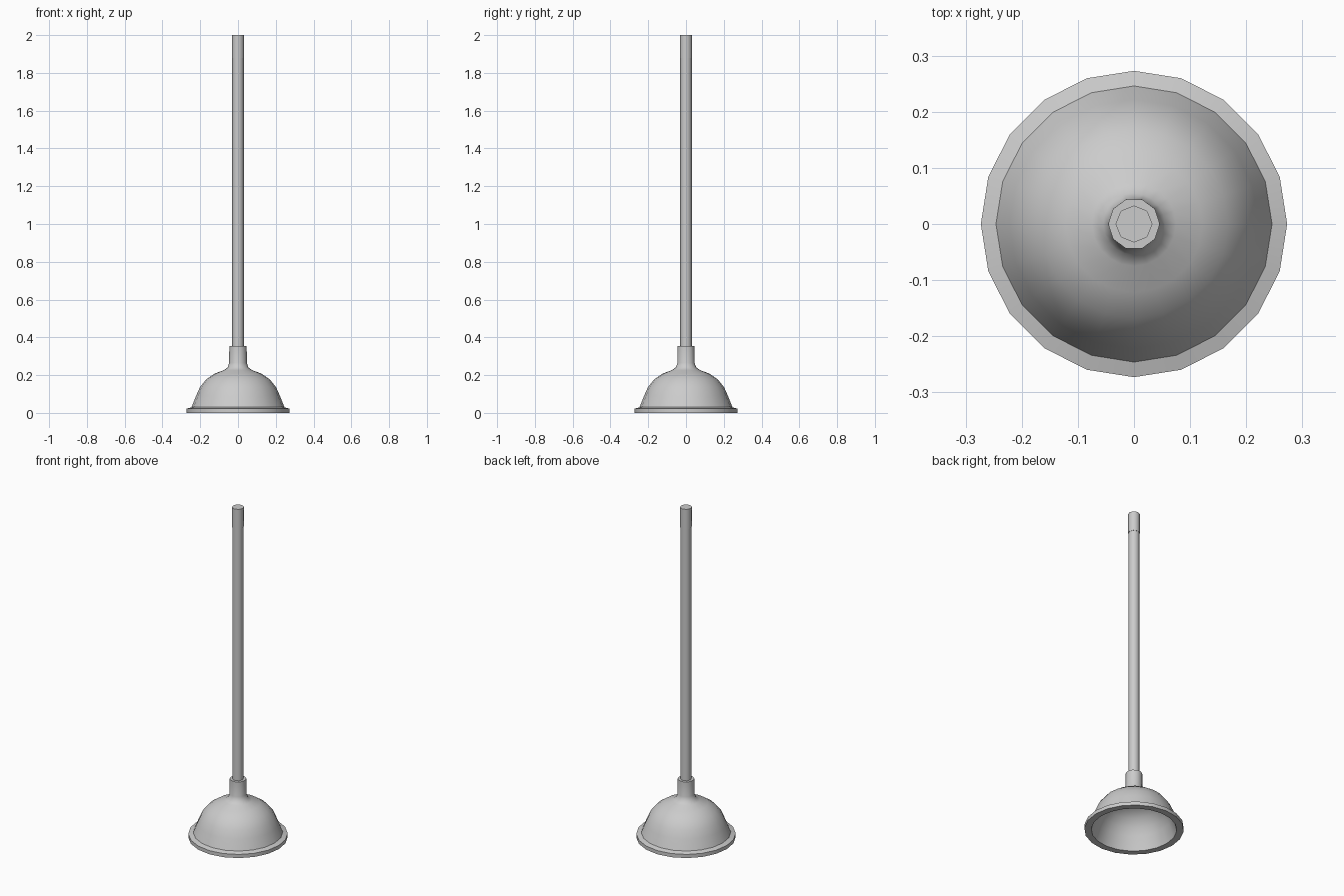
import bpy
import bmesh
from math import cos, sin, pi

cube = bpy.data.objects.get("Cube")
if cube:
    bpy.data.objects.remove(cube, do_unlink=True)

grey = bpy.data.materials.new("plain grey")
grey.use_nodes = True
colour = (0.6, 0.6, 0.6, 1)
grey.diffuse_color = colour
grey.node_tree.nodes["Principled BSDF"].inputs["Base Color"].default_value = colour


def lathe(name, profile, sides, sharp=40, faceted_from=None):
    """Spin (radius, z) points; rings above faceted_from have half the sides."""
    bm = bmesh.new()
    rings = []
    for r, z in profile:
        ring = []
        for i in range(sides):
            a = 2 * pi * i / sides
            flat = faceted_from is not None and z > faceted_from and i % 2
            k = r * cos(2 * pi / sides) if flat else r
            ring.append(bm.verts.new((k * cos(a), k * sin(a), z)))
        rings.append(ring)
    for low, high in zip(rings, rings[1:]):
        for i in range(sides):
            j = (i + 1) % sides
            bm.faces.new((low[i], low[j], high[j], high[i]))
    bm.faces.new(rings[0][::-1])
    bm.faces.new(rings[-1])
    bmesh.ops.recalc_face_normals(bm, faces=bm.faces)
    mesh = bpy.data.meshes.new(name)
    bm.to_mesh(mesh)
    bm.free()
    mesh.materials.append(grey)
    obj = bpy.data.objects.new(name, mesh)
    bpy.context.collection.objects.link(obj)
    bpy.ops.object.select_all(action="DESELECT")
    obj.select_set(True)
    bpy.context.view_layer.objects.active = obj
    bpy.ops.object.shade_smooth_by_angle(angle=sharp * pi / 180)
    return obj


# Hollow rubber cup: inner dome, rim flange, outer dome, neck socket
inner = [(0.04, 0.205), (0.11, 0.192), (0.155, 0.162), (0.187, 0.122),
         (0.207, 0.08), (0.235, 0.0)]
outer = [(0.273, 0.0), (0.273, 0.022), (0.246, 0.03), (0.222, 0.09),
         (0.202, 0.135), (0.168, 0.178), (0.122, 0.209), (0.075, 0.226),
         (0.055, 0.24), (0.047, 0.265), (0.046, 0.355)]
lathe("rubber_cup", inner + outer, 20, 50, faceted_from=0.25)

# Wooden shaft with a slightly wider grip cap
lathe("handle_shaft", [(0.031, 0.3), (0.031, 1.89)], 8, 50)
lathe("handle_cap", [(0.033, 1.88), (0.033, 2.0)], 8, 50)
